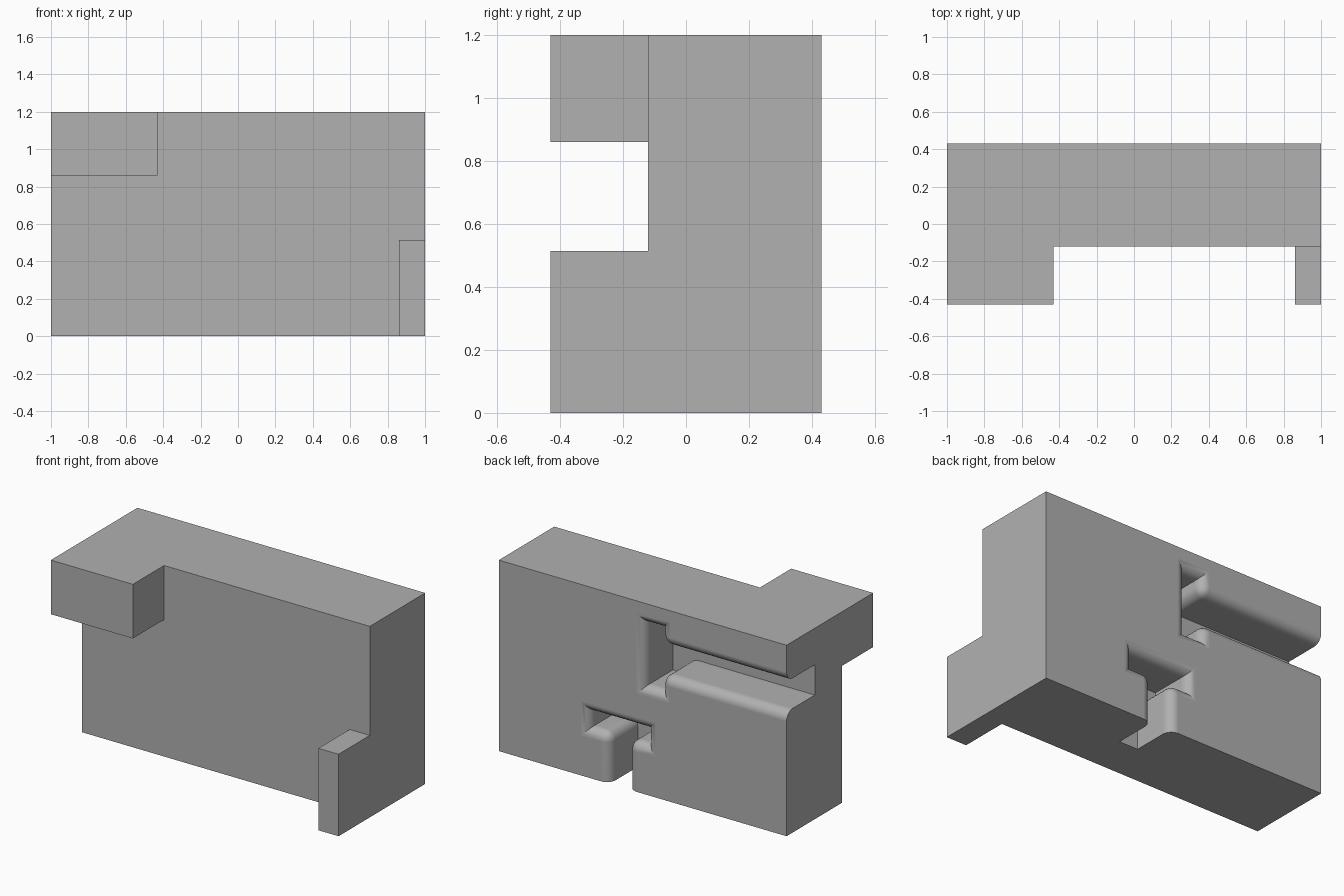
import bpy
import bmesh
import math

if "Cube" in bpy.data.objects:
    bpy.data.objects.remove(bpy.data.objects["Cube"], do_unlink=True)

BACK = 0.43
FLOOR = 0.15      # y of the groove floors
RADIUS = 0.06     # rounding of the groove mouths

grey = bpy.data.materials.new("plain_grey")
grey.use_nodes = True
grey.diffuse_color = (0.44, 0.44, 0.44, 1)
grey.node_tree.nodes["Principled BSDF"].inputs["Base Color"].default_value = (0.44, 0.44, 0.44, 1)


def prism(name, outline, y0, y1):
    """Extrude an x-z outline from y0 to y1."""
    bm = bmesh.new()
    face = bm.faces.new([bm.verts.new((x, y0, z)) for x, z in outline])
    new = bmesh.ops.extrude_face_region(bm, geom=[face])["geom"]
    moved = [v for v in new if isinstance(v, bmesh.types.BMVert)]
    bmesh.ops.translate(bm, verts=moved, vec=(0, y1 - y0, 0))
    bmesh.ops.recalc_face_normals(bm, faces=bm.faces)
    mesh = bpy.data.meshes.new(name)
    bm.to_mesh(mesh)
    bm.free()
    mesh.materials.append(grey)
    obj = bpy.data.objects.new(name, mesh)
    bpy.context.collection.objects.link(obj)
    return obj


def rect(x0, x1, z0, z1):
    return [(x0, z0), (x1, z0), (x1, z1), (x0, z1)]


def combine(target, tool, operation):
    """Apply a boolean and discard the tool."""
    mod = target.modifiers.new("combine", "BOOLEAN")
    mod.operation, mod.object, mod.solver = operation, tool, "EXACT"
    graph = bpy.context.evaluated_depsgraph_get()
    mesh = bpy.data.meshes.new_from_object(target.evaluated_get(graph))
    target.modifiers.clear()
    target.data = mesh
    bpy.data.objects.remove(tool, do_unlink=True)


# Main slab with the two front projections
body = prism("slotted_block", rect(-1, 1, 0, 1.2), -0.12, BACK)
combine(body, prism("upper_front_block", rect(-1, -0.43, 0.86, 1.2), -BACK, 0), "UNION")
combine(body, prism("lower_front_post", rect(0.86, 1, 0, 0.515), -BACK, 0), "UNION")

# T-shaped grooves in the back: one opens to the side, one to the bottom
side_groove = [(-1.2, 0.78), (-0.13, 0.78), (-0.13, 0.675), (-0.015, 0.675),
               (-0.015, 1.07), (-0.13, 1.07), (-0.13, 0.97), (-1.2, 0.97)]
bottom_groove = [(0.1, -0.2), (0.23, -0.2), (0.23, 0.31), (0.37, 0.31),
                 (0.37, 0.41), (-0.03, 0.41), (-0.03, 0.31), (0.1, 0.31)]
for name, outline in (("side_groove", side_groove), ("bottom_groove", bottom_groove)):
    combine(body, prism(name, outline, FLOOR, BACK + 0.2), "DIFFERENCE")

# Round the groove mouths and their outward corners
bm = bmesh.new()
bm.from_mesh(body.data)
bmesh.ops.remove_doubles(bm, verts=bm.verts, dist=0.0005)
bmesh.ops.dissolve_limit(bm, angle_limit=math.radians(1), verts=bm.verts, edges=bm.edges)
bmesh.ops.recalc_face_normals(bm, faces=bm.faces)
bm.normal_update()


def is_mouth(edge):
    mid = (edge.verts[0].co + edge.verts[1].co) / 2
    inside = abs(mid.x) < 0.99 and 0.01 < mid.z < 1.19
    return (inside and mid.y > FLOOR + 0.05 and len(edge.link_faces) == 2
            and edge.is_convex and edge.calc_face_angle() > 1)


bmesh.ops.bevel(bm, geom=[e for e in bm.edges if is_mouth(e)], offset=RADIUS,
                offset_type="OFFSET", segments=6, profile=0.5, affect="EDGES",
                clamp_overlap=False)
bm.to_mesh(body.data)
bm.free()

# Smooth roundings, crisp flats
bpy.ops.object.select_all(action="DESELECT")
body.select_set(True)
bpy.context.view_layer.objects.active = body
bpy.ops.object.shade_smooth_by_angle(angle=math.radians(30))
weighted = body.modifiers.new("flat_faces", "WEIGHTED_NORMAL")
weighted.keep_sharp = True
